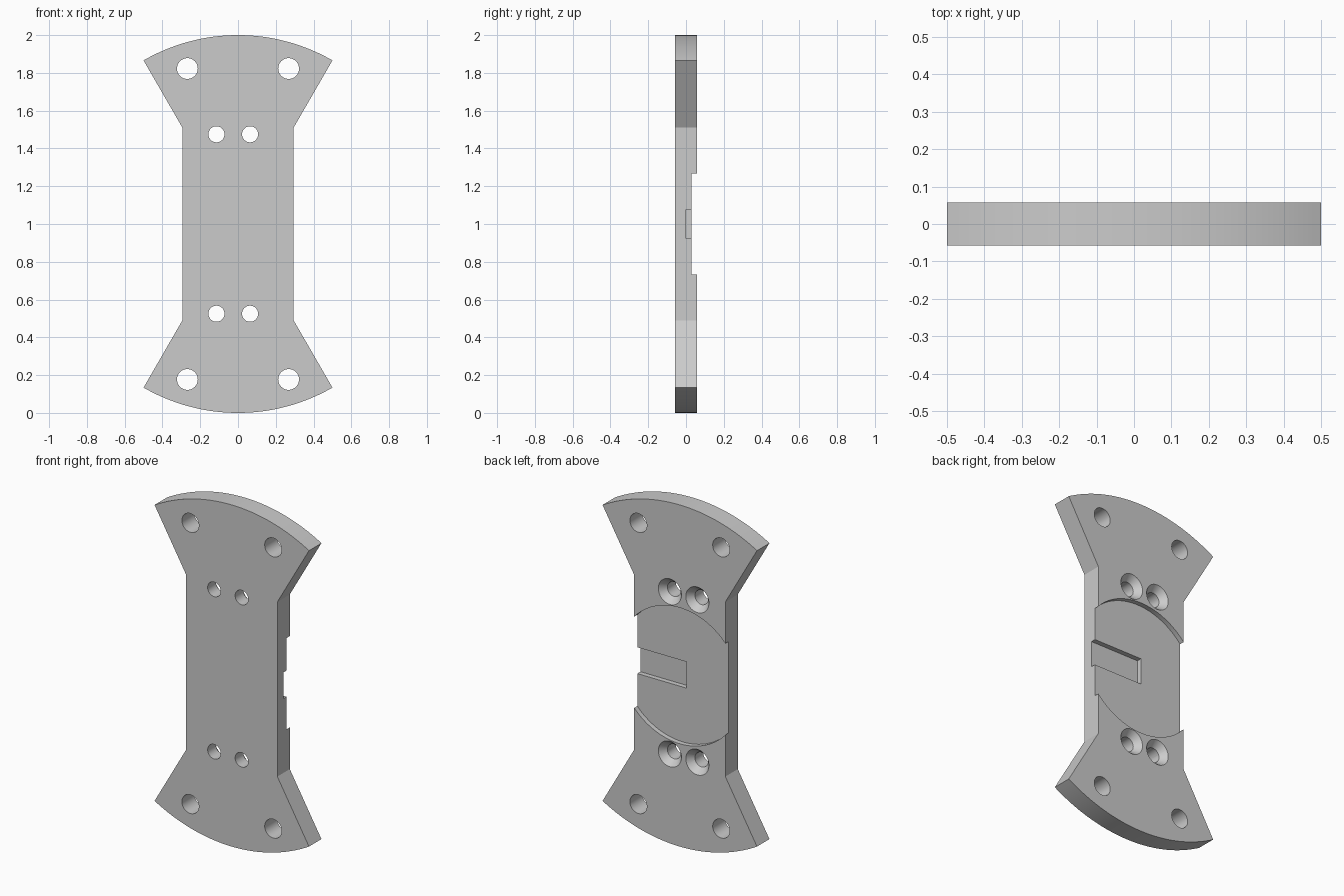
import bpy, bmesh, math
from mathutils import Matrix, Vector

if "Cube" in bpy.data.objects:
    bpy.data.objects.remove(bpy.data.objects["Cube"], do_unlink=True)

HALF_T = 0.0575      # half plate thickness
MID = 1.0            # height of the plate centre
POCKET_Y = 0.029     # floor of the round pocket
SLOT_Y = 0.0         # floor of the slot

grey = bpy.data.materials.new("light grey")
grey.use_nodes = True
grey.diffuse_color = (0.6, 0.6, 0.6, 1)
grey.node_tree.nodes["Principled BSDF"].inputs["Base Color"].default_value = (0.6, 0.6, 0.6, 1)


def make_object(name, bm):
    bmesh.ops.recalc_face_normals(bm, faces=bm.faces)
    mesh = bpy.data.meshes.new(name)
    bm.to_mesh(mesh)
    bm.free()
    mesh.materials.append(grey)
    obj = bpy.data.objects.new(name, mesh)
    bpy.context.collection.objects.link(obj)
    return obj


def round_cutter(name, x, z, y0, y1, r0, r1, segments=48):
    """Cylinder or cone along y, radius r0 at y0 and r1 at y1."""
    bm = bmesh.new()
    place = Matrix.Translation((x, (y0 + y1) / 2, z)) @ Matrix.Rotation(-math.pi / 2, 4, 'X')
    bmesh.ops.create_cone(bm, cap_ends=True, segments=segments, radius1=r0,
                          radius2=r1, depth=y1 - y0, matrix=place)
    return make_object(name, bm)


def box_cutter(name, low, high):
    bm = bmesh.new()
    low, high = Vector(low), Vector(high)
    place = Matrix.Translation((low + high) / 2) @ Matrix.Diagonal((*(high - low), 1))
    bmesh.ops.create_cube(bm, size=1, matrix=place)
    return make_object(name, bm)


# Plate outline: two unit-radius arcs joined by flared shoulders and a waist
WAIST, SHOULDER, ARC_STEPS = 0.295, 0.511, 40
top = []
for i in range(ARC_STEPS + 1):
    a = math.radians(60 + 60 * i / ARC_STEPS)
    top.append((math.cos(a), math.sin(a)))
half = [(WAIST, SHOULDER)] + top + [(-WAIST, SHOULDER)]
outline = half + [(-x, -z) for x, z in half]

bm = bmesh.new()
face = bm.faces.new([bm.verts.new((x, -HALF_T, MID + z)) for x, z in outline])
extruded = bmesh.ops.extrude_face_region(bm, geom=[face])
bmesh.ops.translate(bm, vec=(0, 2 * HALF_T, 0),
                    verts=[v for v in extruded["geom"] if isinstance(v, bmesh.types.BMVert)])
plate = make_object("mounting_plate", bm)

# Round pocket across the back and the slot running in from the left edge
cutters = [
    round_cutter("pocket_cutter", 0, MID, POCKET_Y, 0.2, 0.398, 0.398, 128),
    box_cutter("slot_cutter", (-0.024, SLOT_Y, MID - 0.077), (0.4, 0.1, MID + 0.077)),
]

# Corner holes, and small holes countersunk from the back
for side in (-1, 1):
    for x in (-0.268, 0.268):
        cutters.append(round_cutter("corner_hole_cutter", x, MID + side * 0.823,
                                    -0.1, 0.1, 0.055, 0.055))
    for x in (-0.114, 0.064):
        z = MID + side * 0.475
        cutters.append(round_cutter("screw_hole_cutter", x, z, -0.1, 0.1, 0.0425, 0.0425))
        cutters.append(round_cutter("countersink_cutter", x, z, HALF_T - 0.038,
                                    HALF_T + 0.002, 0.0425, 0.0765))

# Cut everything and remove the cutters
bpy.context.view_layer.objects.active = plate
for cutter in cutters:
    cutter.hide_render = True
    mod = plate.modifiers.new(cutter.name, 'BOOLEAN')
    mod.operation = 'DIFFERENCE'
    mod.solver = 'EXACT'
    mod.object = cutter
    bpy.ops.object.modifier_apply(modifier=mod.name)
    bpy.data.objects.remove(cutter, do_unlink=True)

bpy.ops.object.select_all(action='DESELECT')
plate.select_set(True)
bpy.ops.object.shade_smooth_by_angle(angle=math.radians(25))
